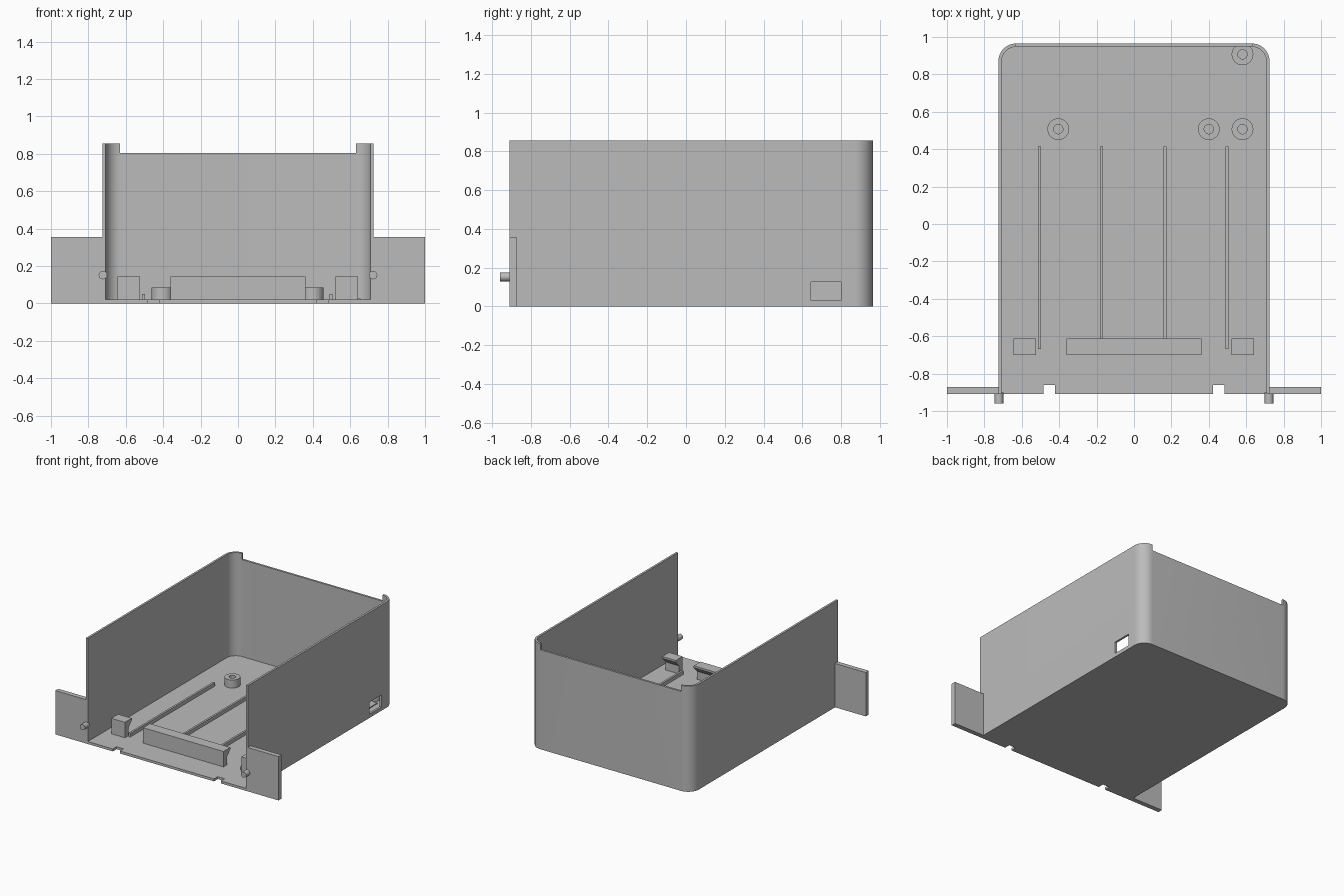
import bpy, bmesh
from math import sin, cos, pi, radians

cube = bpy.data.objects.get("Cube")
if cube:
    bpy.data.objects.remove(cube)

grey = bpy.data.materials.new("plain grey")
grey.use_nodes = True
grey.diffuse_color = (0.5, 0.5, 0.5, 1)
grey.node_tree.nodes["Principled BSDF"].inputs["Base Color"].default_value = (0.5, 0.5, 0.5, 1)

FRONT, BACK, HALF = -0.91, 0.965, 0.725
FLOOR, TOP, WALL = 0.02, 0.855, 0.017


def prism(name, points, depth):
    """Solid from a closed 3D outline swept along the depth vector."""
    bm = bmesh.new()
    face = bm.faces.new([bm.verts.new(p) for p in points])
    swept = bmesh.ops.extrude_face_region(bm, geom=[face])["geom"]
    verts = [v for v in swept if isinstance(v, bmesh.types.BMVert)]
    bmesh.ops.translate(bm, verts=verts, vec=depth)
    bmesh.ops.recalc_face_normals(bm, faces=bm.faces)
    mesh = bpy.data.meshes.new(name)
    bm.to_mesh(mesh)
    bm.free()
    mesh.materials.append(grey)
    obj = bpy.data.objects.new(name, mesh)
    bpy.context.collection.objects.link(obj)
    return obj


def box(name, x, y, z):
    outline = [(x[0], y[0], z[0]), (x[1], y[0], z[0]), (x[1], y[1], z[0]), (x[0], y[1], z[0])]
    return prism(name, outline, (0, 0, z[1] - z[0]))


def tray_outline(half, front, back, radius, z, steps=16):
    """Square at the front, rounded at the two back corners."""
    arc = [(half - radius + radius * cos(a), back - radius + radius * sin(a), z)
           for a in (i * pi / 2 / steps for i in range(steps + 1))]
    right = [(half, front, z)] + arc
    return right + [(-x, y, z) for x, y, z in reversed(right)]


def activate(obj):
    bpy.ops.object.select_all(action='DESELECT')
    obj.select_set(True)
    bpy.context.view_layer.objects.active = obj


def smooth(obj):
    activate(obj)
    bpy.ops.object.shade_smooth_by_angle(angle=radians(30))


def cut(obj, cutter):
    cutter.hide_render = True
    mod = obj.modifiers.new("cut", 'BOOLEAN')
    mod.operation = 'DIFFERENCE'
    mod.solver = 'EXACT'
    mod.object = cutter
    activate(obj)
    bpy.ops.object.modifier_apply(modifier=mod.name)
    bpy.data.objects.remove(cutter)


# Open-fronted tray: floor, two sides and a lowered back rim
tray = prism("tray", tray_outline(HALF, FRONT, BACK, 0.095, 0), (0, 0, TOP))
cut(tray, prism("cavity", tray_outline(HALF - WALL, -1.2, BACK - WALL, 0.08, FLOOR), (0, 0, 1)))
cut(tray, box("rim_cutter", (-0.63, 0.63), (0.8, 1.1), (0.805, 1)))
cut(tray, box("side_port", (0.6, 0.9), (0.645, 0.8), (0.03, 0.127)))
for side in (-1, 1):
    cut(tray, box("floor_notch", (side * 0.453 - 0.031, side * 0.453 + 0.031), (-1, -0.862), (-0.1, 0.1)))
smooth(tray)

# Mounting flanges and locating pegs
for side, label in ((1, "left"), (-1, "right")):
    box(label + "_flange", sorted((side * (HALF - 0.003), side)), (FRONT, -0.872), (0, 0.355))
    ring = [(side * 0.722 + 0.023 * cos(i * pi / 8), -0.96, 0.152 + 0.023 * sin(i * pi / 8))
            for i in range(16)]
    smooth(prism(label + "_peg", ring, (0, 0.06, 0)))

# Catches with an undercut facing the back
hook = [(-0.70, 0.015), (-0.70, 0.145), (-0.612, 0.145), (-0.612, 0.13), (-0.655, 0.085), (-0.655, 0.015)]
for name, x0, x1 in (("centre_catch", -0.36, 0.36), ("left_catch", 0.52, 0.642), ("right_catch", -0.645, -0.523)):
    prism(name, [(x0, y, z) for y, z in hook], (x1 - x0, 0, 0))

# Floor rails
for x in (-0.505, -0.175, 0.167, 0.498):
    box("floor_rail", (x - 0.008, x + 0.008), (-0.668, 0.415), (0.015, 0.05))

# Low pads
for x in (0.198, 0.618):
    box("floor_pad", (x - 0.038, x + 0.038), (0.61, 0.847), (0.015, 0.028))

# Hollow screw posts
for x, y in ((-0.405, 0.507), (0.4, 0.507), (0.58, 0.507), (0.58, 0.907)):
    def circle(r, z, n=32):
        return [(x + r * cos(i * 2 * pi / n), y + r * sin(i * 2 * pi / n), z) for i in range(n)]
    post = prism("screw_post", circle(0.058, 0.015), (0, 0, 0.07))
    cut(post, prism("screw_hole", circle(0.025, 0), (0, 0, 0.2)))
    smooth(post)
